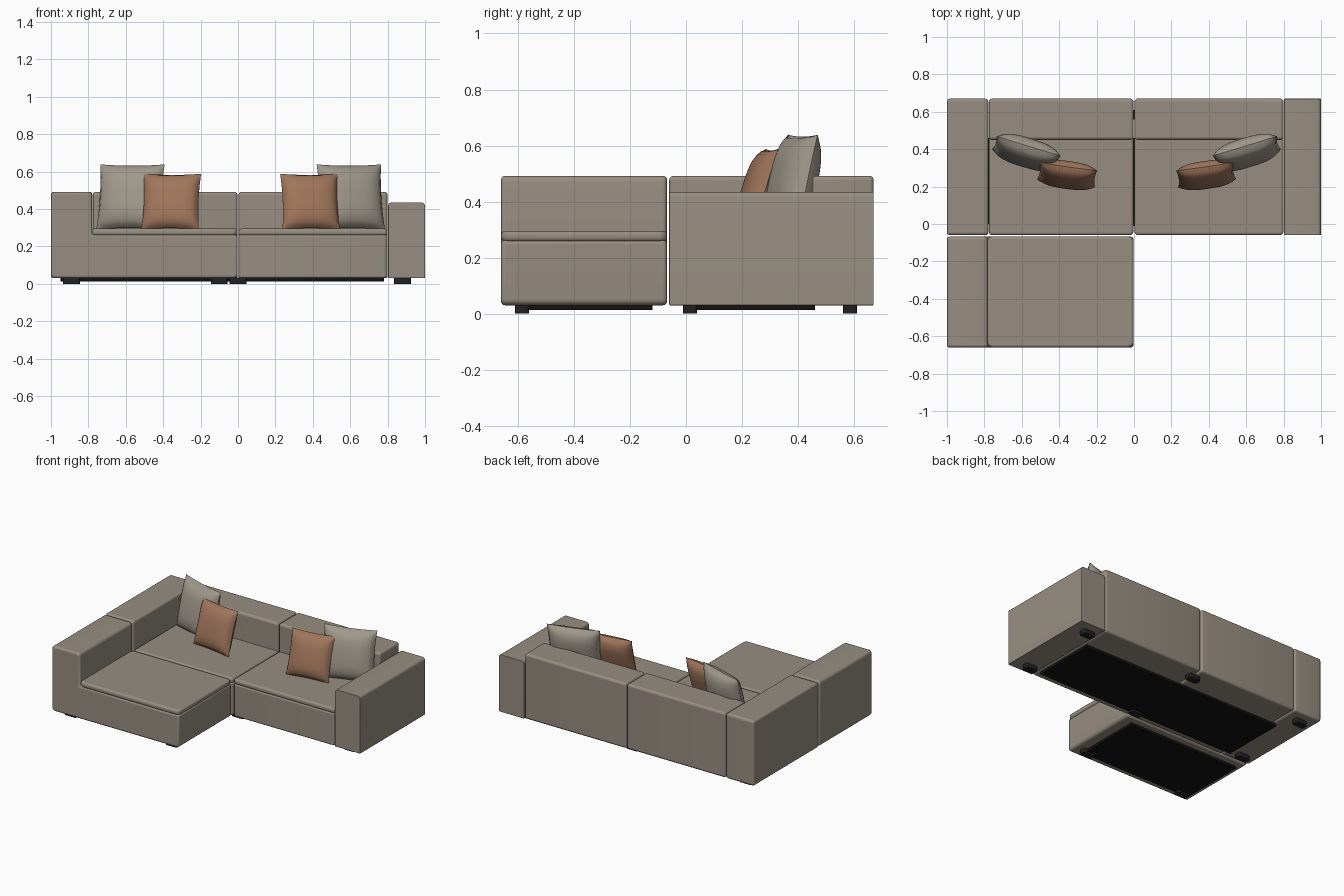
import bpy
import bmesh
from math import radians
from mathutils import Matrix, Vector

cube = bpy.data.objects.get("Cube")
if cube:
    bpy.data.objects.remove(cube, do_unlink=True)


def material(name, r, g, b):
    m = bpy.data.materials.new(name)
    m.use_nodes = True
    m.diffuse_color = (r, g, b, 1)
    bsdf = m.node_tree.nodes["Principled BSDF"]
    bsdf.inputs["Base Color"].default_value = (r, g, b, 1)
    bsdf.inputs["Roughness"].default_value = 0.8
    return m


FABRIC = material("taupe fabric", 0.31, 0.27, 0.22)
GREY = material("warm grey fabric", 0.35, 0.315, 0.26)
BROWN = material("tan leather", 0.35, 0.18, 0.105)
BLACK = material("black underside", 0.006, 0.006, 0.006)
FOOT = material("dark plastic", 0.015, 0.015, 0.015)


def finish(name, bm, mat, bevel=0.0, segments=4):
    """Turn a bmesh into a smooth shaded object with an optional soft edge."""
    bmesh.ops.recalc_face_normals(bm, faces=bm.faces)
    mesh = bpy.data.meshes.new(name)
    bm.to_mesh(mesh)
    bm.free()
    mesh.materials.append(mat)
    ob = bpy.data.objects.new(name, mesh)
    bpy.context.collection.objects.link(ob)
    if bevel:
        mod = ob.modifiers.new("soft edge", "BEVEL")
        mod.width = bevel
        mod.segments = segments
        mod.limit_method = "ANGLE"
        mod.angle_limit = radians(40)
    bpy.ops.object.select_all(action="DESELECT")
    ob.select_set(True)
    bpy.context.view_layer.objects.active = ob
    bpy.ops.object.shade_smooth_by_angle(angle=radians(40))
    return ob


def box(name, x, y, z, mat, corner=0.0, bevel=0.0):
    """Box from ranges, with rounded upright corners and softened rims."""
    bm = bmesh.new()
    bmesh.ops.create_cube(bm, size=1)
    for v in bm.verts:
        v.co = [r[0] if c < 0 else r[1] for r, c in zip((x, y, z), v.co)]
    if corner:
        upright = [e for e in bm.edges
                   if abs(e.verts[0].co.z - e.verts[1].co.z) > 1e-4]
        bmesh.ops.bevel(bm, geom=upright, offset=corner, segments=5,
                        profile=0.5, affect="EDGES")
    return finish(name, bm, mat, bevel)


def extrude_profile(name, points, y, mat, round_points, radius, bevel):
    """Extrude an x-z outline along y, rounding the chosen long edges."""
    bm = bmesh.new()
    face = bm.faces.new([bm.verts.new((px, y[0], pz)) for px, pz in points])
    out = bmesh.ops.extrude_face_region(bm, geom=[face])
    for v in out["geom"]:
        if isinstance(v, bmesh.types.BMVert):
            v.co.y = y[1]
    targets = [Vector(points[i]) for i in round_points]
    edges = []
    for e in bm.edges:
        a, b = e.verts[0].co, e.verts[1].co
        if abs(a.y - b.y) > 1e-4 and any(
                (Vector((a.x, a.z)) - t).length < 1e-4 for t in targets):
            edges.append(e)
    bmesh.ops.bevel(bm, geom=edges, offset=radius, segments=5,
                    profile=0.5, affect="EDGES")
    return finish(name, bm, mat, bevel)


def pillow(name, centre, width, height, thick, turn, tilt, mat):
    """Square pillow: two bulging grids welded at a pinched seam."""
    bm = bmesh.new()
    for side in (-1, 1):
        grid = bmesh.ops.create_grid(bm, x_segments=24, y_segments=24, size=1)
        for v in grid["verts"]:
            u, w = v.co.x, v.co.y
            full = max(0, (1 - u ** 4) * (1 - w ** 4)) ** 0.55
            full *= 1 - 0.3 * (u * u + w * w) / 2
            v.co = (width / 2 * u * (1 - 0.05 * (1 - w * w)),
                    side * thick / 2 * full,
                    height / 2 * w * (1 - 0.04 * (1 - u * u)))
    bmesh.ops.remove_doubles(bm, verts=bm.verts, dist=1e-5)
    bm.transform(Matrix.Translation(centre)
                 @ Matrix.Rotation(radians(turn), 4, "Z")
                 @ Matrix.Rotation(radians(-tilt), 4, "X"))
    return finish(name, bm, mat)


BOTTOM, LIP, SEAT, TOP = 0.03, 0.262, 0.295, 0.492
BACK, FRONT, CHAISE = 0.67, -0.06, -0.66

# Chaise: low base and its side arm in one piece
extrude_profile("chaise_body",
                [(-1, BOTTOM), (-0.003, BOTTOM), (-0.003, LIP),
                 (-0.78, LIP), (-0.78, TOP), (-1, TOP)],
                (CHAISE, -0.068), FABRIC, (0, 1, 4, 5), 0.022, 0.014)
box("chaise_cushion", (-0.785, -0.002), (CHAISE, -0.067), (LIP - 0.004, SEAT),
    FABRIC, 0.03, 0.014)

# Corner arm and low end arm
box("corner_arm", (-1, -0.779), (FRONT, BACK), (BOTTOM, TOP),
    FABRIC, 0.016, 0.022)
extrude_profile("end_arm",
                [(0.802, BOTTOM), (1, BOTTOM), (1, 0.435), (0.802, 0.435)],
                (FRONT, BACK), FABRIC, (2, 3), 0.02, 0.003)

# Seats and backrests of the two rear modules
for side, x in (("right", (-0.776, -0.003)), ("left", (0.003, 0.799))):
    box(side + "_seat_base", x, (FRONT, 0.5), (BOTTOM, LIP),
        FABRIC, 0.02, 0.012)
    box(side + "_seat_cushion", x, (FRONT, 0.47), (LIP - 0.004, SEAT),
        FABRIC, 0.02, 0.014)
    box(side + "_backrest", x, (0.45, BACK), (BOTTOM, TOP),
        FABRIC, 0.016, 0.024)

# Dark panels underneath
box("main_underside", (-0.8, 0.78), (0, 0.46), (0.013, 0.034), BLACK)
box("chaise_underside", (-0.95, -0.08), (-0.6, -0.12), (0.013, 0.034), BLACK)

# Feet
feet = [(x, y) for x in (-0.89, 0, 0.88) for y in (0.015, 0.585)]
feet += [(x, -0.585) for x in (-0.89, -0.1)]
for i, (x, y) in enumerate(feet):
    box("foot_%d" % (i + 1), (x - 0.045, x + 0.045), (y - 0.025, y + 0.025),
        (0, 0.035), FOOT, 0.012)

# Scatter pillows, one large and one small at each end
for side, s, shift in (("right", -1, 0), ("left", 1, 0.028)):
    pillow(side + "_large_pillow", (s * 0.575 + shift, 0.382, 0.465),
           0.36, 0.355, 0.135, s * 17, 12, GREY)
    pillow(side + "_small_pillow", (s * 0.357 + shift, 0.262, 0.44),
           0.31, 0.31, 0.115, s * 8, 17, BROWN)
